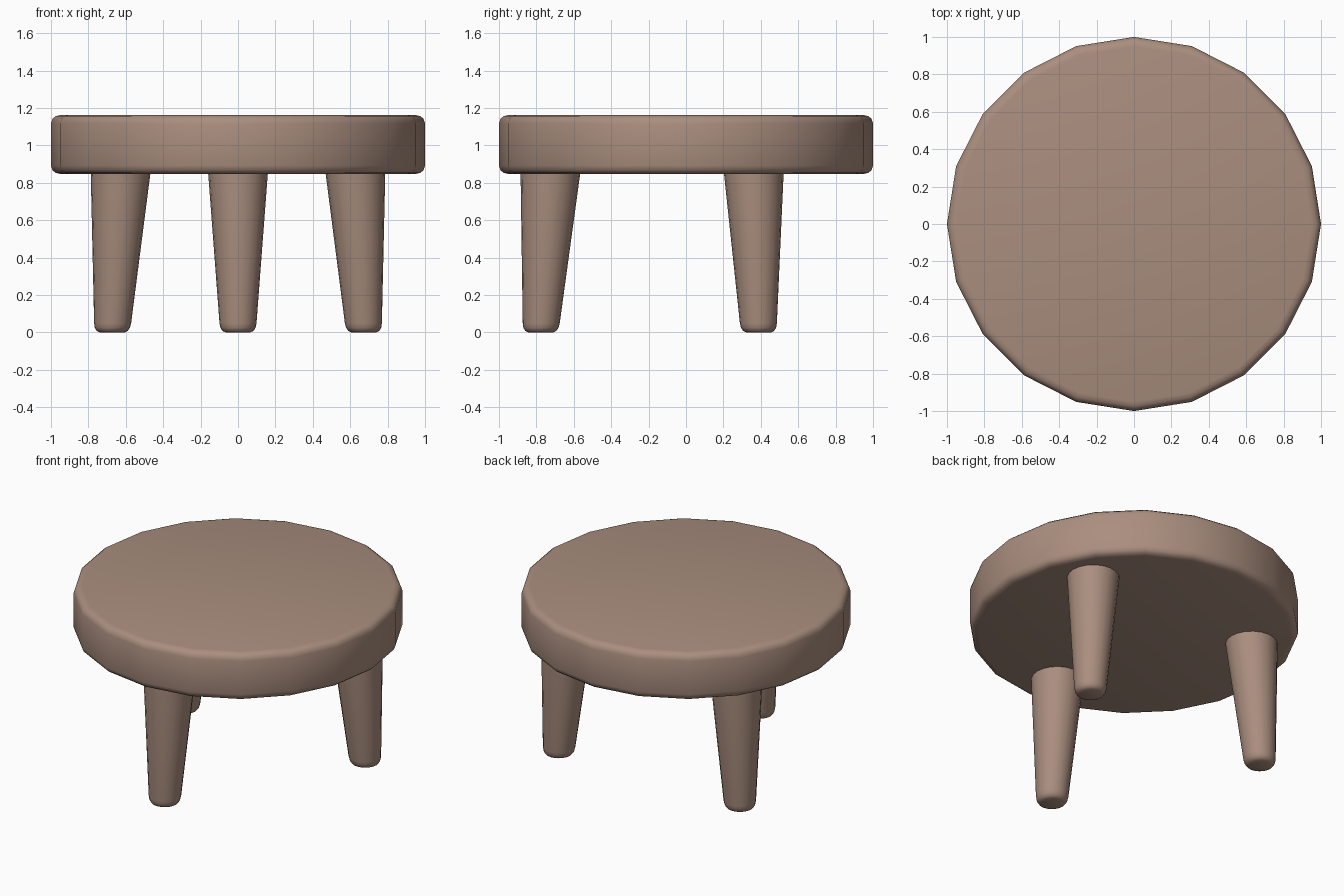
import bpy, bmesh, math
from mathutils import Vector

if "Cube" in bpy.data.objects:
    bpy.data.objects.remove(bpy.data.objects["Cube"])

wood = bpy.data.materials.new("warm brown wood")
wood.diffuse_color = (0.40, 0.27, 0.21, 1)
wood.use_nodes = True
wood.node_tree.nodes["Principled BSDF"].inputs["Base Color"].default_value = wood.diffuse_color


def lathe(name, rings, sides=20):
    """Closed round solid from (centre_x, centre_y, z, radius) rings, bottom to top."""
    bm = bmesh.new()
    loops = []
    for cx, cy, z, r in rings:
        loops.append([bm.verts.new((cx + r * math.cos(math.tau * i / sides),
                                    cy + r * math.sin(math.tau * i / sides), z))
                      for i in range(sides)])
    for a, b in zip(loops, loops[1:]):
        for i in range(sides):
            j = (i + 1) % sides
            bm.faces.new((a[i], a[j], b[j], b[i]))
    bm.faces.new(loops[0][::-1])
    bm.faces.new(loops[-1])
    mesh = bpy.data.meshes.new(name)
    bm.to_mesh(mesh)
    bm.free()
    mesh.materials.append(wood)
    obj = bpy.data.objects.new(name, mesh)
    bpy.context.collection.objects.link(obj)
    bpy.ops.object.select_all(action='DESELECT')
    obj.select_set(True)
    bpy.context.view_layer.objects.active = obj
    bpy.ops.object.shade_smooth_by_angle(angle=math.radians(50))
    return obj


# Seat: thick disc with rounded rims
bottom, top = 0.847, 1.162
rim = [(0.0, 0.95), (0.006, 0.975), (0.02, 0.992), (0.045, 1.0)]
lathe("seat", [(0, 0, bottom + dz, r) for dz, r in rim]
      + [(0, 0, top - dz, r) for dz, r in reversed(rim)])

# Legs: tapered, splayed outwards, rounded feet
leg_profile = [(0.0, 0.066), (0.008, 0.083), (0.025, 0.094), (0.05, 0.099), (0.87, 0.161)]
for name, degrees in (("front_leg", -90), ("back_right_leg", 30), ("back_left_leg", 150)):
    a = math.radians(degrees)
    rings = []
    for z, r in leg_profile:
        d = 0.777 - 0.052 * z / 0.85
        rings.append((d * math.cos(a), d * math.sin(a), z, r))
    lathe(name, rings)
